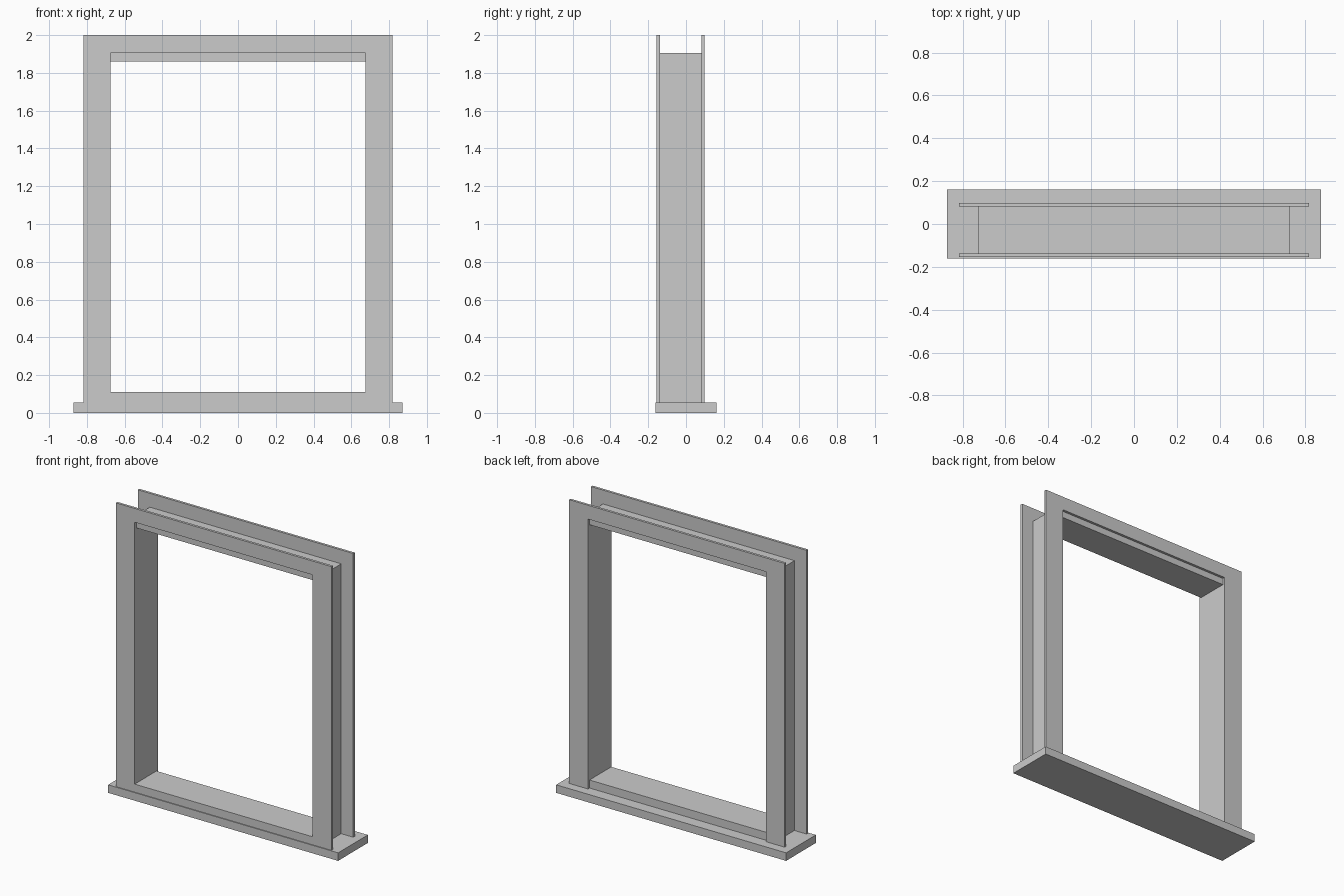
import bpy, bmesh

if "Cube" in bpy.data.objects:
    bpy.data.objects.remove(bpy.data.objects["Cube"])


def finish(name, bm):
    bmesh.ops.recalc_face_normals(bm, faces=bm.faces)
    mesh = bpy.data.meshes.new(name)
    bm.to_mesh(mesh)
    bm.free()
    obj = bpy.data.objects.new(name, mesh)
    bpy.context.collection.objects.link(obj)
    return obj


def box(name, half_x, half_y, z0, z1):
    bm = bmesh.new()
    bmesh.ops.create_cube(bm, size=1)
    for v in bm.verts:
        v.co.x *= 2 * half_x
        v.co.y *= 2 * half_y
        v.co.z = z0 if v.co.z < 0 else z1
    return finish(name, bm)


def arch(half_x, z0, z1):
    return [(-half_x, z0), (-half_x, z1), (half_x, z1), (half_x, z0)]


def frame(name, outer, inner, y0, y1, closed=True):
    """Band between two outlines, thickened from y0 to y1 (open = no bottom rail)."""
    bm = bmesh.new()
    o = [bm.verts.new((x, y0, z)) for x, z in outer]
    i = [bm.verts.new((x, y0, z)) for x, z in inner]
    for a in range(4 if closed else 3):
        b = (a + 1) % 4
        bm.faces.new((o[a], o[b], i[b], i[a]))
    res = bmesh.ops.extrude_face_region(bm, geom=bm.faces[:], use_keep_orig=True)
    moved = [g for g in res["geom"] if isinstance(g, bmesh.types.BMVert)]
    bmesh.ops.translate(bm, verts=moved, vec=(0, y1 - y0, 0))
    return finish(name, bm)


SILL_TOP = 0.055
FRONT, BACK = -0.138, 0.081   # faces of the lining
TRIM = 0.017

# Wide base board
box("sill", 0.872, 0.161, 0, SILL_TOP)

# Deep inner lining: jambs, head and threshold
frame("lining", arch(0.726, SILL_TOP, 1.905), arch(0.675, 0.11, 1.86), FRONT, BACK)

# Front casing has a bottom rail, back casing stands open on the sill
frame("front_casing", arch(0.817, SILL_TOP, 2.0), arch(0.675, 0.11, 1.905),
      FRONT - TRIM, FRONT)
frame("back_casing", arch(0.817, SILL_TOP, 2.0), arch(0.675, SILL_TOP, 1.905),
      BACK, BACK + TRIM, closed=False)
